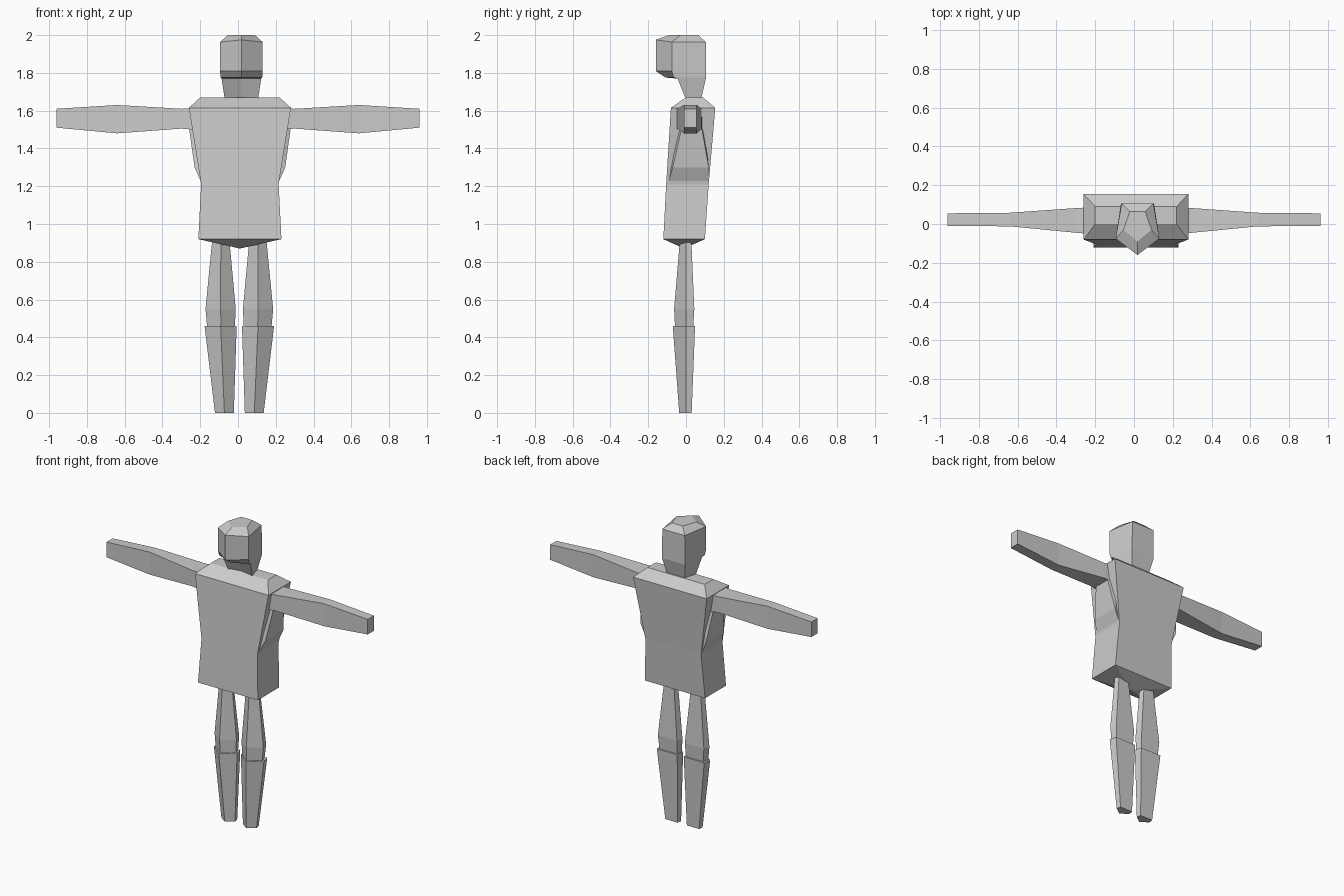
import bpy, bmesh
from mathutils import Vector

if "Cube" in bpy.data.objects:
    bpy.data.objects.remove(bpy.data.objects["Cube"])

CX = 0.01  # body centre line

grey = bpy.data.materials.new("matte_grey")
grey.diffuse_color = (0.6, 0.6, 0.6, 1)
grey.use_nodes = True
grey.node_tree.nodes["Principled BSDF"].inputs["Base Color"].default_value = grey.diffuse_color


def finish(name, bm):
    bmesh.ops.recalc_face_normals(bm, faces=bm.faces[:])
    me = bpy.data.meshes.new(name)
    bm.to_mesh(me)
    bm.free()
    me.materials.append(grey)
    ob = bpy.data.objects.new(name, me)
    bpy.context.collection.objects.link(ob)
    return ob


def loft(name, rings, apex=None):
    """Skin equal-length rings; close the last one flat or to an apex."""
    bm = bmesh.new()
    vs = [[bm.verts.new(p) for p in r] for r in rings]
    n = len(vs[0])
    for a, b in zip(vs, vs[1:]):
        for i in range(n):
            j = (i + 1) % n
            bm.faces.new((a[i], a[j], b[j], b[i]))
    bm.faces.new(vs[0])
    if apex:
        tip = bm.verts.new(apex)
        for i in range(n):
            bm.faces.new((vs[-1][i], vs[-1][(i + 1) % n], tip))
    else:
        bm.faces.new(vs[-1])
    return finish(name, bm)


def box_ring(z, w, front, back):
    return [(CX - w, front, z), (CX + w, front, z), (CX + w, back, z), (CX - w, back, z)]


def pent_ring(z, cx, side_w, back_w, front, side, back, front_z=None):
    fz = z if front_z is None else front_z
    return [(cx, front, fz), (cx + side_w, side, z), (cx + back_w, back, z),
            (cx - back_w, back, z), (cx - side_w, side, z)]


# Torso: sloped shoulders, tapered waist, pointed underside
loft("torso", [
    box_ring(1.67, 0.21, 0.0, 0.09),
    box_ring(1.615, 0.27, -0.08, 0.155),
    box_ring(1.21, 0.205, -0.105, 0.12),
    box_ring(0.92, 0.22, -0.12, 0.10),
], apex=(CX, -0.01, 0.87))

# Head: five-sided with a front ridge, undercut jaw and neck
HX = 0.018
loft("head", [
    pent_ring(2.0, HX, 0.072, 0.04, -0.09, -0.03, 0.065),
    pent_ring(1.963, HX, 0.113, 0.082, -0.16, -0.075, 0.105, 1.975),
    pent_ring(1.81, HX, 0.113, 0.085, -0.16, -0.075, 0.105),
    pent_ring(1.775, HX, 0.11, 0.085, -0.108, -0.065, 0.105),
    pent_ring(1.77, HX, 0.105, 0.085, -0.03, -0.045, 0.105),
    pent_ring(1.66, HX, 0.088, 0.065, 0.02, 0.0, 0.08),
])

for s, side in ((-1, "left"), (1, "right")):
    # Arm: slim tapered limb flaring at the shoulder
    def arm_ring(x, y0, y1, z0, z1):
        return [(s * x, y0, z0), (s * x, y1, z0), (s * x, y1, z1), (s * x, y0, z1)]
    loft(side + "_arm", [
        arm_ring(0.24, -0.05, 0.085, 1.50, 1.612),
        arm_ring(0.30, -0.045, 0.082, 1.505, 1.61),
        arm_ring(0.64, -0.012, 0.058, 1.48, 1.63),
        arm_ring(0.96, -0.01, 0.055, 1.51, 1.61),
    ])

    # Side muscle bulging below the arm
    bm = bmesh.new()
    for off, y, z in ((0.20, -0.095, 1.21), (0.20, 0.115, 1.21),
                      (0.24, -0.07, 1.30), (0.24, 0.12, 1.30),
                      (0.268, -0.025, 1.50), (0.268, 0.085, 1.50),
                      (0.20, -0.06, 1.50), (0.20, 0.10, 1.50)):
        bm.verts.new(Vector((CX + s * off, y, z)))
    bmesh.ops.convex_hull(bm, input=bm.verts[:])
    finish(side + "_flank", bm)

    # Thigh and lower leg: five-sided with a front ridge
    c = 0.007
    loft(side + "_thigh", [
        pent_ring(0.92, c + s * 0.098, 0.045, 0.035, -0.032, 0.0, 0.028),
        pent_ring(0.55, c + s * 0.099, 0.08, 0.07, -0.063, 0.0, 0.044),
        pent_ring(0.45, c + s * 0.097, 0.073, 0.063, -0.058, 0.0, 0.038),
    ])
    loft(side + "_lower_leg", [
        pent_ring(0.46, c + s * 0.099, 0.085, 0.075, -0.07, 0.0, 0.048),
        pent_ring(0.0, c + s * 0.079, 0.05, 0.045, -0.036, 0.0, 0.03),
    ])
